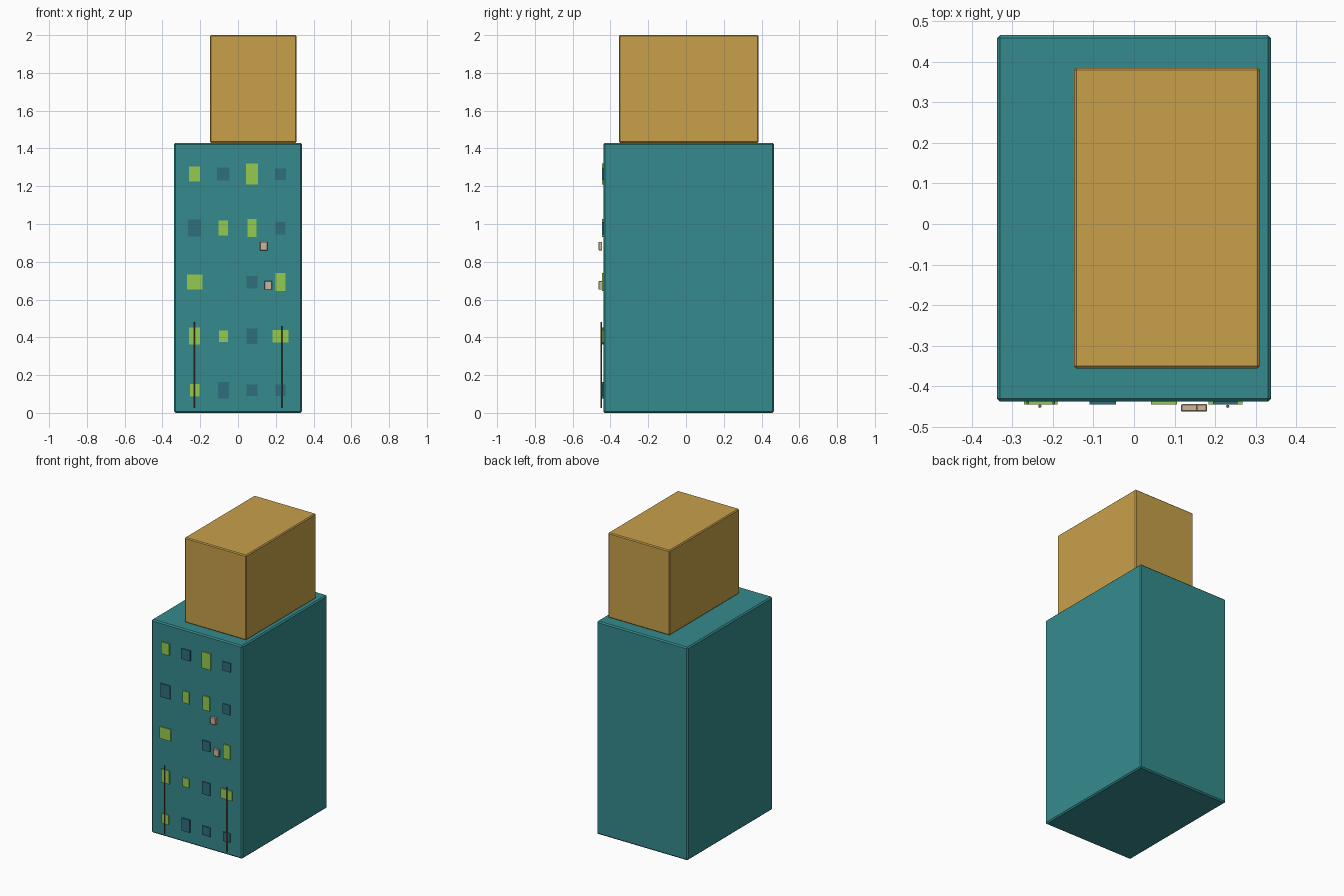
import bpy

if "Cube" in bpy.data.objects:
    bpy.data.objects.remove(bpy.data.objects["Cube"], do_unlink=True)


def srgb(c):
    c /= 255
    return c / 12.92 if c <= 0.04045 else ((c + 0.055) / 1.055) ** 2.4


def material(name, r, g, b):
    m = bpy.data.materials.new(name)
    m.use_nodes = True
    col = (srgb(r), srgb(g), srgb(b), 1)
    m.diffuse_color = col
    m.node_tree.nodes["Principled BSDF"].inputs["Base Color"].default_value = col
    return m


TEAL = material("teal wall", 53, 139, 141)
OCHRE = material("ochre wall", 200, 160, 74)
LIT = material("lit window", 148, 203, 78)
DARK = material("dark window", 46, 110, 127)
BEIGE = material("beige metal", 206, 182, 152)
PIPE = material("brown pipe", 124, 96, 82)


def box(name, mat, x, y, z, bevel=0.0):
    """Box from (low, high) ranges on each axis."""
    bpy.ops.mesh.primitive_cube_add(size=1, location=[sum(r) / 2 for r in (x, y, z)])
    o = bpy.context.object
    o.name = name
    o.scale = [r[1] - r[0] for r in (x, y, z)]
    bpy.ops.object.transform_apply(location=False, rotation=False, scale=True)
    o.data.materials.append(mat)
    if bevel:
        mod = o.modifiers.new("Edge bevel", 'BEVEL')
        mod.width = bevel
        mod.segments = 1
    return o


def centred(c, size):
    return (c - size / 2, c + size / 2)


# Main block and the smaller offset block on the roof
FRONT = -0.438
box("lower_block", TEAL, (-0.338, 0.338), (FRONT, 0.466), (0, 1.43), 0.008)
box("upper_block", OCHRE, (-0.148, 0.31), (-0.356, 0.385), (1.43, 2.0), 0.006)

# Windows per floor, bottom to top: (lit, width, height)
columns = (-0.23, -0.077, 0.074, 0.225)
floors = [
    [(1, .05, .066), (0, .06, .085), (0, .058, .06), (0, .052, .06)],
    [(1, .06, .09), (1, .046, .06), (0, .058, .082), (1, .084, .066)],
    [(1, .082, .08), None, (0, .058, .066), (1, .052, .095)],
    [(0, .07, .09), (1, .05, .08), (1, .05, .095), (0, .054, .066)],
    [(1, .06, .08), (0, .066, .07), (1, .064, .11), (0, .06, .06)],
]
for f, floor in enumerate(floors):
    for c, window in enumerate(floor):
        if window:
            lit, w, h = window
            box(f"window_{f + 1}_{c + 1}", LIT if lit else DARK,
                centred(columns[c], w), (FRONT - 0.007, FRONT + 0.002),
                centred(0.12 + 0.286 * f, h))

# Air conditioner boxes on the front wall
for i, (x, z) in enumerate([(0.136, 0.883), (0.16, 0.675)]):
    box(f"air_conditioner_{i + 1}", BEIGE, centred(x, 0.04), (-0.462, -0.444),
        centred(z, 0.046), 0.002)

# Drain pipes
for name, x, low, high in [("right_pipe", -0.232, 0.025, 0.48),
                           ("left_pipe", 0.231, 0.025, 0.46)]:
    bpy.ops.mesh.primitive_cylinder_add(vertices=8, radius=0.004, depth=high - low,
                                        location=(x, -0.449, (low + high) / 2))
    o = bpy.context.object
    o.name = name
    o.data.materials.append(PIPE)
